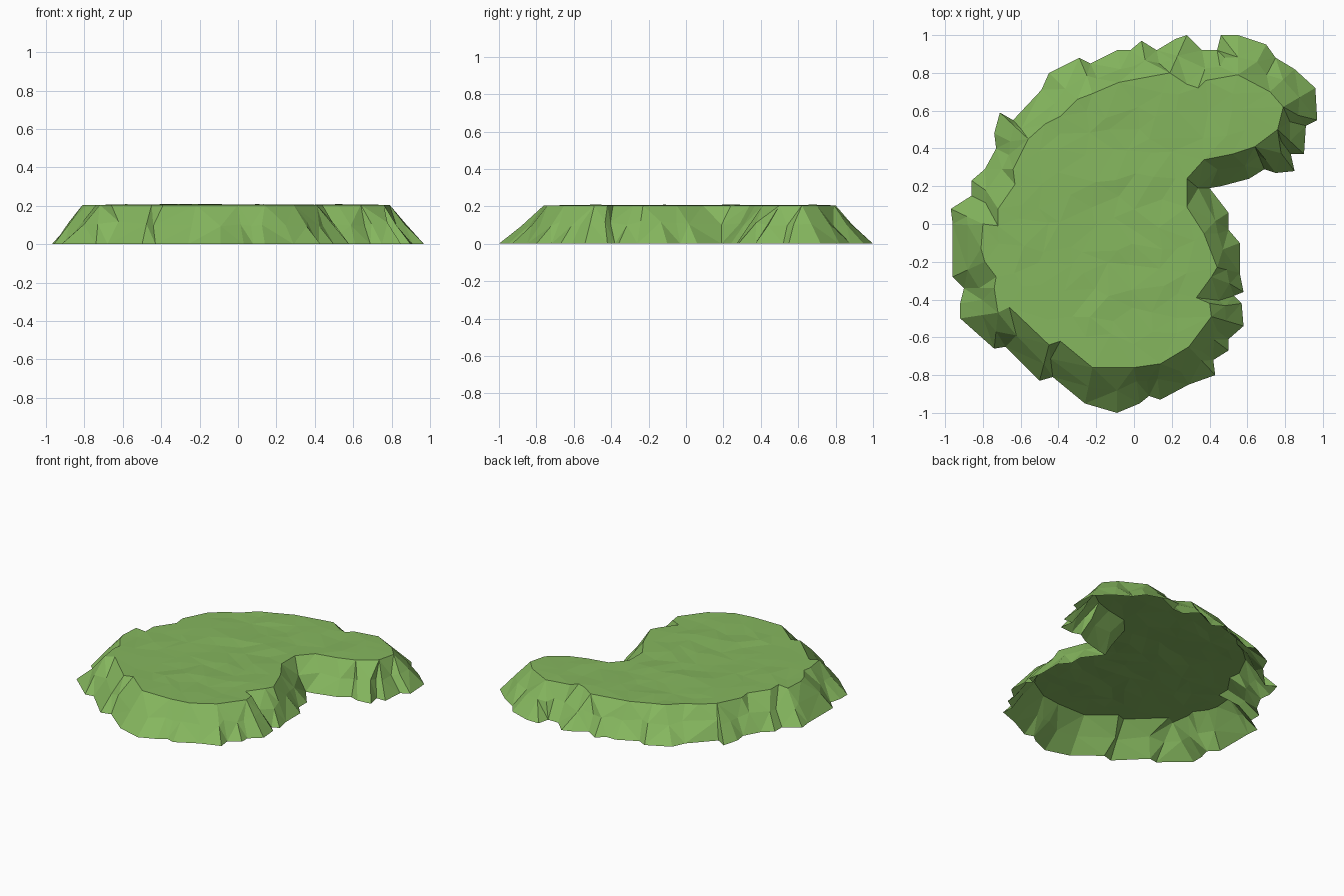
import bpy
import bmesh
import random
from mathutils import Vector
from mathutils.geometry import delaunay_2d_cdt, intersect_point_line

random.seed(4)
HEIGHT = 0.205
GRID = 0.12

if "Cube" in bpy.data.objects:
    bpy.data.objects.remove(bpy.data.objects["Cube"], do_unlink=True)

# Jagged foot of the slope and the rim of the plateau, both clockwise from the left, in hundredths
FOOT = [(-97, 8), (-86, 15), (-86, 23), (-79, 29), (-73, 40), (-74, 48), (-71, 59), (-64, 55), (-49, 71),
        (-45, 80), (-29, 88), (-23, 85), (-9, 92), (-2, 92), (4, 97), (12, 92), (22, 98), (28, 100),
        (36, 92), (44, 92), (46, 100), (55, 100), (70, 95), (75, 88), (85, 82), (96, 72), (97, 55),
        (91, 52), (90, 37), (83, 37), (85, 28), (75, 27), (69, 29), (61, 24), (46, 20), (40, 19),
        (50, 6), (50, -3), (56, -10), (56, -26), (58, -36), (53, -38), (57, -42), (58, -54), (50, -61),
        (50, -67), (42, -72), (43, -80), (29, -85), (14, -93), (8, -91), (3, -95), (-9, -100), (-26, -95),
        (-43, -81), (-50, -83), (-68, -65), (-74, -66), (-92, -50), (-92, -42), (-90, -34), (-96, -28), (-96, 0)]
RIM = [(-80, 0), (-72, -1), (-72, 8), (-63, 21), (-64, 29), (-56, 45), (-47, 53), (-39, 57), (-30, 66),
       (-22, 69), (-8, 75), (19, 80), (28, 74), (34, 72), (38, 76), (55, 79), (72, 70), (79, 62),
       (76, 50), (64, 41), (52, 37), (37, 34), (28, 24), (28, 9), (37, -5), (44, -23), (41, -28),
       (33, -39), (40, -42), (41, -49), (29, -65), (14, -74), (0, -76), (-22, -76), (-39, -62),
       (-45, -64), (-66, -44), (-72, -47), (-74, -34), (-73, -28), (-79, -20), (-81, -13)]


def nearest_on_loop(point, loop):
    """Closest point on a closed polyline."""
    found = []
    for a, b in zip(loop, loop[1:] + loop[:1]):
        spot, t = intersect_point_line(point, a, b)
        found.append(a.lerp(b, min(max(t, 0), 1)))
    return min(found, key=lambda p: (p - point).length)


def zip_rings(bm, lower, upper):
    """Join two closed rings with triangles, always taking the shorter diagonal."""
    i = j = 0
    n, m = len(lower), len(upper)
    while i < n or j < m:
        a, b = lower[i % n], upper[j % m]
        next_a, next_b = lower[(i + 1) % n], upper[(j + 1) % m]
        step_low = (next_a.co - b.co).length
        step_up = (next_b.co - a.co).length
        if j == m or (i < n and step_low <= step_up):
            bm.faces.new((a, b, next_a))
            i += 1
        else:
            bm.faces.new((a, b, next_b))
            j += 1


def make_material(name, colour):
    mat = bpy.data.materials.new(name)
    mat.use_nodes = True
    mat.diffuse_color = colour
    shader = next(n for n in mat.node_tree.nodes if n.type == "BSDF_PRINCIPLED")
    shader.inputs["Base Color"].default_value = colour
    shader.inputs["Roughness"].default_value = 0.9
    return mat


foot = [Vector((x, y, 0)) / 100 for x, y in FOOT]
rim = [Vector((x, y, 0)) / 100 for x, y in RIM]
up = Vector((0, 0, 1))
bm = bmesh.new()

# Craggy slope: foot ring, a roughened middle ring, then the rim
foot_ring = [bm.verts.new(p) for p in foot]
middle_ring = []
for p in foot:
    part_way = p.lerp(nearest_on_loop(p, rim), random.uniform(0.46, 0.62))
    middle_ring.append(bm.verts.new(part_way + up * HEIGHT * random.uniform(0.45, 0.58)))
rim_ring = [bm.verts.new(p + up * HEIGHT) for p in rim]
zip_rings(bm, foot_ring, middle_ring)
zip_rings(bm, middle_ring, rim_ring)

# Plateau: scattered points inside the rim, triangulated and gently uneven
scatter = [p.to_2d() for p in rim]
steps = range(-8, 9)
for row in steps:
    for column in steps:
        spot = Vector((column + random.uniform(-0.35, 0.35), row + random.uniform(-0.35, 0.35), 0)) * GRID
        if (spot - nearest_on_loop(spot, rim)).length > GRID / 2:
            scatter.append(spot.to_2d())
border = [(k, (k + 1) % len(rim)) for k in range(len(rim))]
points, _, triangles, sources, _, _ = delaunay_2d_cdt(scatter, border, [], 1, 0.00001)
plateau = {}
for triangle in triangles:
    for k in triangle:
        if k not in plateau:
            source = sources[k][0]
            if source < len(rim):
                plateau[k] = rim_ring[source]
            else:
                bump = random.uniform(-0.005, 0.004)
                plateau[k] = bm.verts.new((points[k].x, points[k].y, HEIGHT + bump))
    bm.faces.new([plateau[k] for k in triangle])

# Make every face point outward; the underside stays open
bmesh.ops.recalc_face_normals(bm, faces=bm.faces[:])
bm.normal_update()
if sum(f.normal.z * f.calc_area() for f in bm.faces) < 0:
    bmesh.ops.reverse_faces(bm, faces=bm.faces[:])

mesh = bpy.data.meshes.new("grassy_plateau")
bm.to_mesh(mesh)
bm.free()
mesh.materials.append(make_material("grass_green", (0.235, 0.47, 0.112, 1)))
mesh.shade_flat()
hill = bpy.data.objects.new("grassy_plateau", mesh)
bpy.context.collection.objects.link(hill)
